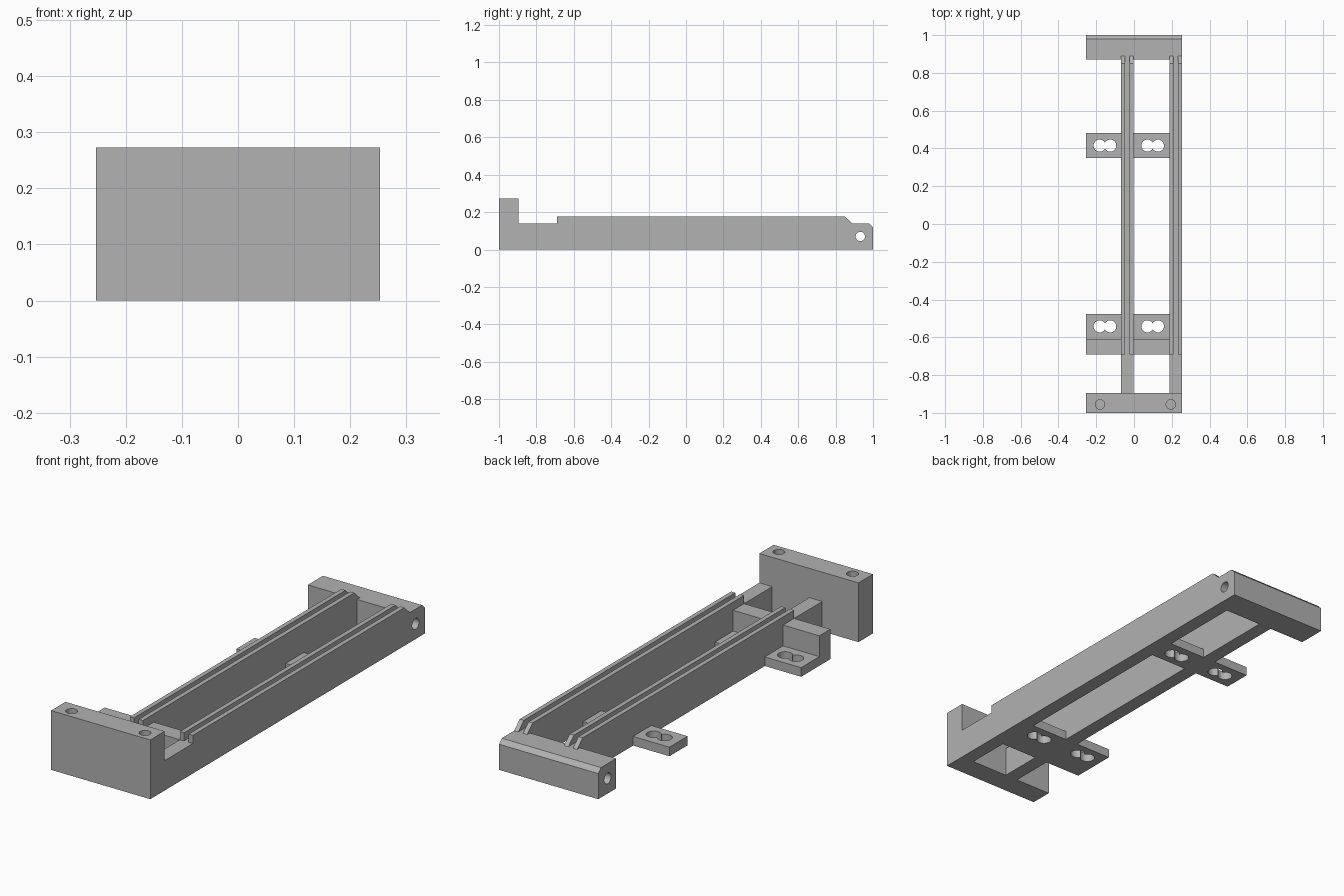
import bpy
import bmesh
import math
from mathutils import Matrix

if "Cube" in bpy.data.objects:
    bpy.data.objects.remove(bpy.data.objects["Cube"], do_unlink=True)

grey = bpy.data.materials.new("plain grey")
grey.use_nodes = True
colour = (0.445, 0.445, 0.445, 1)
grey.diffuse_color = colour
grey.node_tree.nodes["Principled BSDF"].inputs["Base Color"].default_value = colour

HALF = 0.253     # half width of the frame
LEDGE = 0.138    # height of rail floors, blocks and rear bar
RIDGE = 0.176    # height of rail ridges
TAB = 0.042      # thickness of the mounting tabs


def finish(bm, name):
    bmesh.ops.recalc_face_normals(bm, faces=bm.faces)
    mesh = bpy.data.meshes.new(name)
    bm.to_mesh(mesh)
    bm.free()
    mesh.materials.append(grey)
    obj = bpy.data.objects.new(name, mesh)
    bpy.context.collection.objects.link(obj)
    return obj


def prism(name, x0, x1, profile):
    """Extrude a (y, z) side profile from x0 to x1."""
    bm = bmesh.new()
    face = bm.faces.new([bm.verts.new((x0, y, z)) for y, z in profile])
    grown = bmesh.ops.extrude_face_region(bm, geom=[face])["geom"]
    verts = [v for v in grown if isinstance(v, bmesh.types.BMVert)]
    bmesh.ops.translate(bm, verts=verts, vec=(x1 - x0, 0, 0))
    return finish(bm, name)


def box(name, x0, x1, y0, y1, height):
    return prism(name, x0, x1, [(y0, 0), (y1, 0), (y1, height), (y0, height)])


def drill(name, centre, radius, depth, along_x=False):
    bm = bmesh.new()
    turn = Matrix.Rotation(math.pi / 2, 4, 'Y') if along_x else Matrix()
    bmesh.ops.create_cone(bm, cap_ends=True, segments=32, radius1=radius,
                          radius2=radius, depth=depth,
                          matrix=Matrix.Translation(centre) @ turn)
    return finish(bm, name)


def combine(target, other, operation):
    mod = target.modifiers.new(operation.lower(), 'BOOLEAN')
    mod.operation = operation
    mod.solver = 'EXACT'
    mod.object = other
    bpy.context.view_layer.objects.active = target
    bpy.ops.object.modifier_apply(modifier=mod.name)
    bpy.data.objects.remove(other, do_unlink=True)


# Tall front block and chamfered rear bar
frame = box("rail_frame", -HALF, HALF, -1, -0.895, 0.273)
parts = [prism("rear_bar", -HALF, HALF,
               [(0.87, 0), (1, 0), (1, 0.118), (0.98, LEDGE), (0.87, LEDGE)])]

# Two rails, each carrying a pair of ridges with a groove between
rails = [(-0.068, -0.002), (0.187, HALF)]
for x0, x1 in rails:
    parts.append(box("rail", x0, x1, -0.95, 0.93, LEDGE))
    for a, b in ((x0, x0 + 0.021), (x1 - 0.021, x1)):
        parts.append(prism("ridge", a, b, [(-0.69, 0.1), (-0.69, RIDGE), (0.85, RIDGE),
                                           (0.89, LEDGE), (0.89, 0.1)]))

# Mounting tabs beside each rail, the front ones with an upright block
for x0, x1 in ((-HALF, -0.05), (-0.02, 0.2)):
    parts.append(box("rear_tab", x0, x1, 0.35, 0.482, TAB))
    parts.append(prism("front_tab", x0, x1, [(-0.69, 0), (-0.477, 0), (-0.477, TAB),
                                             (-0.61, TAB), (-0.61, LEDGE), (-0.69, LEDGE)]))
for part in parts:
    combine(frame, part, 'UNION')

# Paired screw holes in the tabs
for y in (0.415, -0.542):
    for x in (-0.182, -0.126, 0.071, 0.127):
        combine(frame, drill("tab_hole", (x, y, 0.02), 0.032, 0.1), 'DIFFERENCE')

# Blind holes in the front block and a cross hole through the rear bar
for x in (-0.18, 0.195):
    combine(frame, drill("block_hole", (x, -0.955, 0.25), 0.025, 0.2), 'DIFFERENCE')
combine(frame, drill("cross_hole", (0, 0.932, 0.07), 0.025, 0.6, True), 'DIFFERENCE')

# Merge coplanar pieces and smooth only the hole walls
bm = bmesh.new()
bm.from_mesh(frame.data)
bmesh.ops.remove_doubles(bm, verts=bm.verts, dist=0.0001)
bmesh.ops.dissolve_limit(bm, angle_limit=0.01, verts=bm.verts, edges=bm.edges)
bm.to_mesh(frame.data)
bm.free()
bpy.ops.object.select_all(action='DESELECT')
frame.select_set(True)
bpy.context.view_layer.objects.active = frame
bpy.ops.object.shade_smooth_by_angle(angle=math.radians(30))
